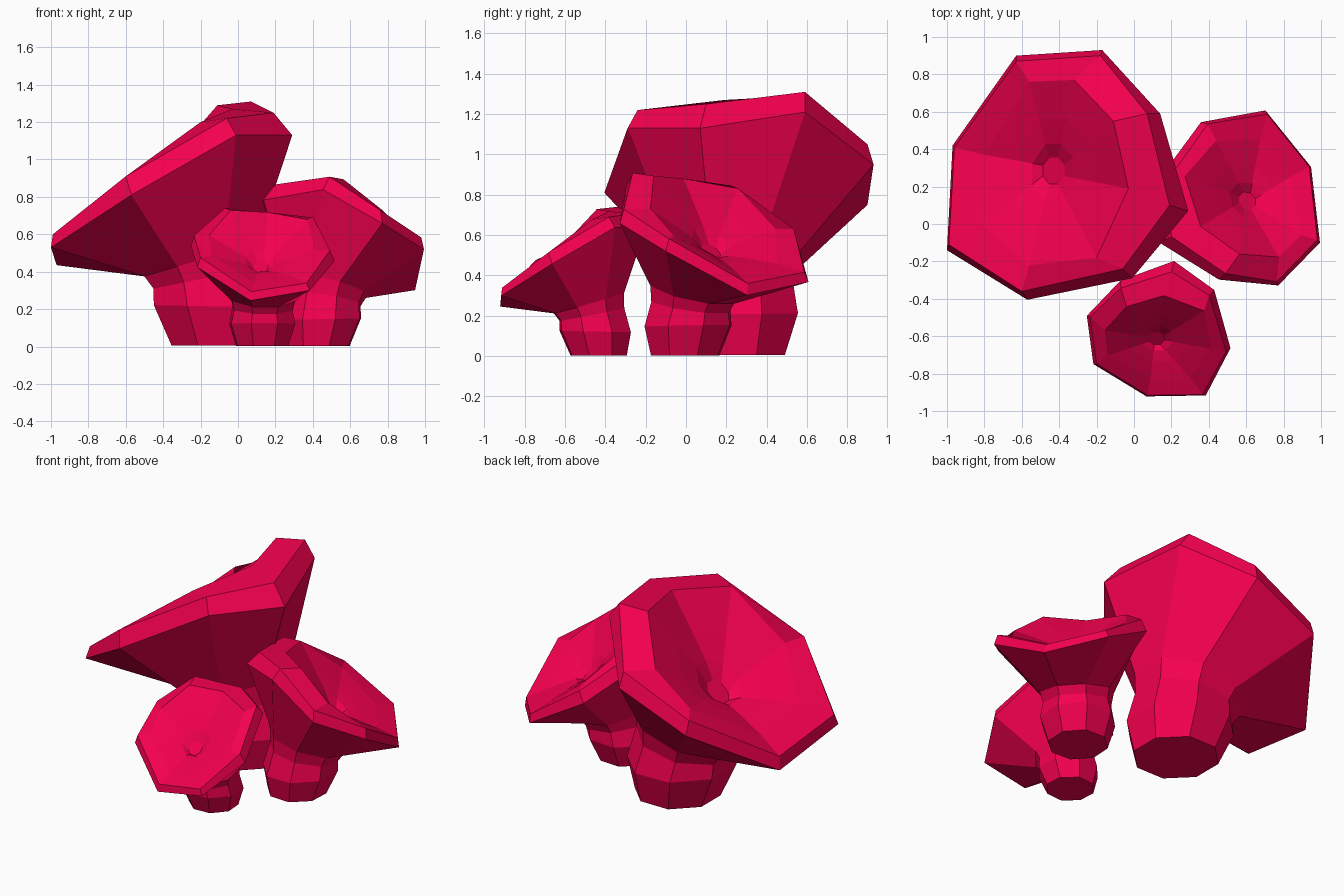
import bpy, bmesh
from math import cos, sin, radians
from mathutils import Vector, Matrix

if "Cube" in bpy.data.objects:
    bpy.data.objects.remove(bpy.data.objects["Cube"])

SIDES = 8
BASE = Vector((-0.145, 0.25, 0))      # stem centre of the large trumpet
PIT = Vector((-0.43, 0.285, 0.75))    # floor of the funnel

# lower rim corners of the tilted cap, counter-clockwise from the low side
RIM = [(-1.0, -.14, .53), (-.57, -.405, .81), (-.01, -.29, 1.13), (.29, .07, 1.13),
       (.14, .59, 1.21), (-.17, .93, .95), (-.63, .90, .75), (-.97, .42, .435)]
# upper crest corners
CREST = [(-.99, -.11, .60), (-.60, -.36, .91), (-.06, -.24, 1.22), (.19, .10, 1.25),
         (.07, .59, 1.31), (-.18, .90, 1.05), (-.63, .87, .84), (-.96, .41, .52)]
# rolled inner lip corners
LIP = [(-.82, .0, .66), (-.56, -.22, .91), (-.20, -.18, 1.20), (-.03, .19, 1.27),
       (-.11, .55, 1.29), (-.32, .77, 1.05), (-.56, .76, .86), (-.80, .37, .60)]


def ring(x, y, z, r, slope, squash=1):
    """Octagon tilted along x."""
    pts = []
    for i in range(SIDES):
        a = radians(202.5 + 45 * i)
        dx = r * squash * cos(a)
        pts.append(Vector((x + dx, y + r * sin(a), z + slope * dx)))
    return pts


def trumpet_rings():
    rings = [ring(-.115, .25, .005, .26, 0),      # foot
             ring(-.145, .25, .215, .33, -.02),   # bulge
             ring(-.175, .25, .365, .30, .2),     # neck
             ring(-.20, .25, .465, .325, .3)]     # start of flare
    rim, crest, lip = ([Vector(p) for p in c] for c in (RIM, CREST, LIP))
    pit = ring(*PIT, .076, .9, .82)
    # funnel wall, steepening toward the pit
    wall = [[p.lerp(q, t) + Vector((0, 0, up)) for p, q in zip(lip, pit)]
            for t, up in ((.5, .02), (.82, .025))]
    return rings + [rim, crest, lip] + wall + [pit]


mat = bpy.data.materials.new("crimson")
mat.diffuse_color = (0.9, 0.0, 0.075, 1)
mat.use_nodes = True
mat.node_tree.nodes["Principled BSDF"].inputs["Base Color"].default_value = mat.diffuse_color


def trumpet(name, x, y, scale, turn):
    bm = bmesh.new()
    loops = [[bm.verts.new(p - BASE) for p in r] for r in trumpet_rings()]
    for a, b in zip(loops, loops[1:]):
        for i in range(SIDES):
            j = (i + 1) % SIDES
            bm.faces.new((a[i], a[j], b[j], b[i]))
    bm.faces.new(loops[0][::-1])
    bm.faces.new(loops[-1])
    bm.transform(Matrix.Translation((x, y, 0)) @ Matrix.Rotation(radians(turn), 4, 'Z')
                 @ Matrix.Scale(scale, 4))
    bmesh.ops.recalc_face_normals(bm, faces=bm.faces)
    me = bpy.data.meshes.new(name)
    bm.to_mesh(me)
    bm.free()
    me.materials.append(mat)
    ob = bpy.data.objects.new(name, me)
    bpy.context.collection.objects.link(ob)


# three scaled and turned copies
trumpet("large_trumpet", -.145, .25, 1.0, 0)
trumpet("medium_trumpet", .443, .01, .693, -138)
trumpet("small_trumpet", .13, -.45, .565, 94)
